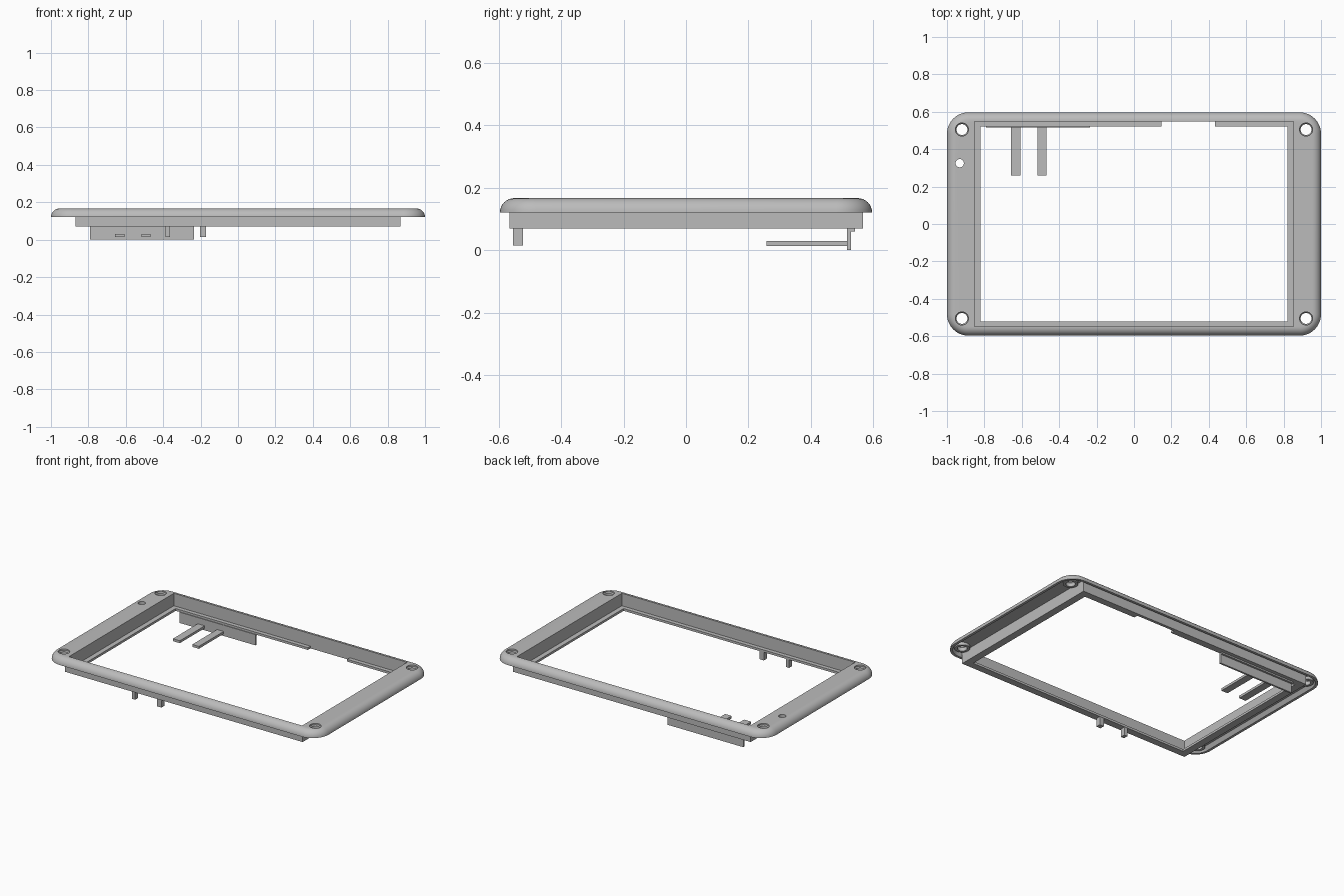
import bpy, bmesh
from math import sin, cos, pi

cube = bpy.data.objects.get("Cube")
if cube:
    bpy.data.objects.remove(cube, do_unlink=True)

gray = bpy.data.materials.new("plain gray")
gray.use_nodes = True
gray.diffuse_color = (0.5, 0.5, 0.5, 1)
gray.node_tree.nodes["Principled BSDF"].inputs["Base Color"].default_value = (0.5, 0.5, 0.5, 1)

STEPS = 12  # segments per rounded corner


def finish(name, bm):
    bmesh.ops.remove_doubles(bm, verts=bm.verts, dist=1e-5)
    bmesh.ops.recalc_face_normals(bm, faces=bm.faces)
    mesh = bpy.data.meshes.new(name)
    bm.to_mesh(mesh)
    bm.free()
    mesh.materials.append(gray)
    obj = bpy.data.objects.new(name, mesh)
    bpy.context.collection.objects.link(obj)
    return obj


def box(name, x0, x1, y0, y1, z0, z1):
    bm = bmesh.new()
    bmesh.ops.create_cube(bm, size=1)
    for v in bm.verts:
        v.co = (x1 if v.co.x > 0 else x0, y1 if v.co.y > 0 else y0, z1 if v.co.z > 0 else z0)
    return finish(name, bm)


def loft(name, section, cx=0, cy=0, ring=True):
    """Join rounded rectangles (half x, half y, corner radius, z); ring closes the section."""
    bm = bmesh.new()
    loops = []
    for hx, hy, r, z in section:
        loop = []
        for q, (sx, sy) in enumerate([(1, 1), (-1, 1), (-1, -1), (1, -1)]):
            for i in range(STEPS + 1):
                a = pi / 2 * (q + i / STEPS)
                loop.append(bm.verts.new((cx + sx * (hx - r) + r * cos(a),
                                          cy + sy * (hy - r) + r * sin(a), z)))
        loops.append(loop)
    n = len(loops[0])
    pairs = list(zip(loops, loops[1:]))
    if ring:
        pairs.append((loops[-1], loops[0]))
    else:
        bm.faces.new(loops[0])
        bm.faces.new(loops[-1])
    for a, b in pairs:
        for i in range(n):
            j = (i + 1) % n
            bm.faces.new((a[i], a[j], b[j], b[i]))
    return finish(name, bm)


def cut(target, cutter):
    cutter.hide_render = True
    mod = target.modifiers.new("cut", 'BOOLEAN')
    mod.operation = 'DIFFERENCE'
    mod.solver = 'EXACT'
    mod.object = cutter
    bpy.context.view_layer.objects.active = target
    bpy.ops.object.modifier_apply(modifier=mod.name)
    bpy.data.objects.remove(cutter, do_unlink=True)


# Bezel with rounded upper edge, hollow underside and stepped screen well
EDGE = 0.046
section = []
for i in range(9):
    a = pi / 2 * i / 8
    inset = EDGE * (1 - cos(a))
    section.append((1 - inset, 0.597 - inset, 0.115 - inset, 0.121 + EDGE * sin(a)))
section += [
    (0.853, 0.548, 0, 0.167),   # well opening
    (0.853, 0.548, 0, 0.085),   # ledge
    (0.821, 0.521, 0, 0.085),
    (0.821, 0.521, 0, 0.07),
    (0.87, 0.567, 0, 0.07),     # outer well wall
    (0.87, 0.567, 0, 0.146),
    (0.967, 0.571, 0.082, 0.146),
    (0.983, 0.581, 0.096, 0.121),
]
bezel = loft("bezel", section)

# Gap in the back ledge
cut(bezel, box("ledge_gap_cutter", 0.146, 0.434, 0.5, 0.548, 0.06, 0.1))

# Countersunk corner screw holes with bosses beneath
parts = [bezel]
for sx in (-1, 1):
    for sy in (-1, 1):
        x, y = sx * 0.92, sy * 0.505
        cut(bezel, loft("screw_hole_cutter",
                        [(r, r, r, z) for r, z in ((0.029, 0.1), (0.029, 0.152), (0.035, 0.158), (0.035, 0.18))],
                        x, y, ring=False))
        parts.append(loft("screw_boss",
                          [(r, r, r, z) for r, z in ((0.029, 0.128), (0.046, 0.128), (0.046, 0.148), (0.029, 0.148))],
                          x, y))

# Small indicator hole
cut(bezel, loft("indicator_hole_cutter", [(0.022, 0.022, 0.022, z) for z in (0.1, 0.2)],
                -0.932, 0.325, ring=False))

# Hanging back plate with its mounting strip and two fingers
box("back_plate", -0.79, -0.235, 0.517, 0.529, 0, 0.071)
box("back_plate_strip", -0.79, -0.235, 0.528, 0.542, 0.06, 0.071)
for x0, x1 in ((-0.657, -0.606), (-0.515, -0.467)):
    box("finger", x0, x1, 0.258, 0.518, 0.014, 0.03)

# Front posts
for x0, x1 in ((-0.388, -0.364), (-0.203, -0.171)):
    box("front_post", x0, x1, -0.555, -0.523, 0.015, 0.071)

# Smooth the rounded parts, keep hard edges
bpy.ops.object.select_all(action='DESELECT')
for obj in parts:
    obj.select_set(True)
bpy.context.view_layer.objects.active = bezel
bpy.ops.object.shade_smooth_by_angle(angle=pi / 6)
